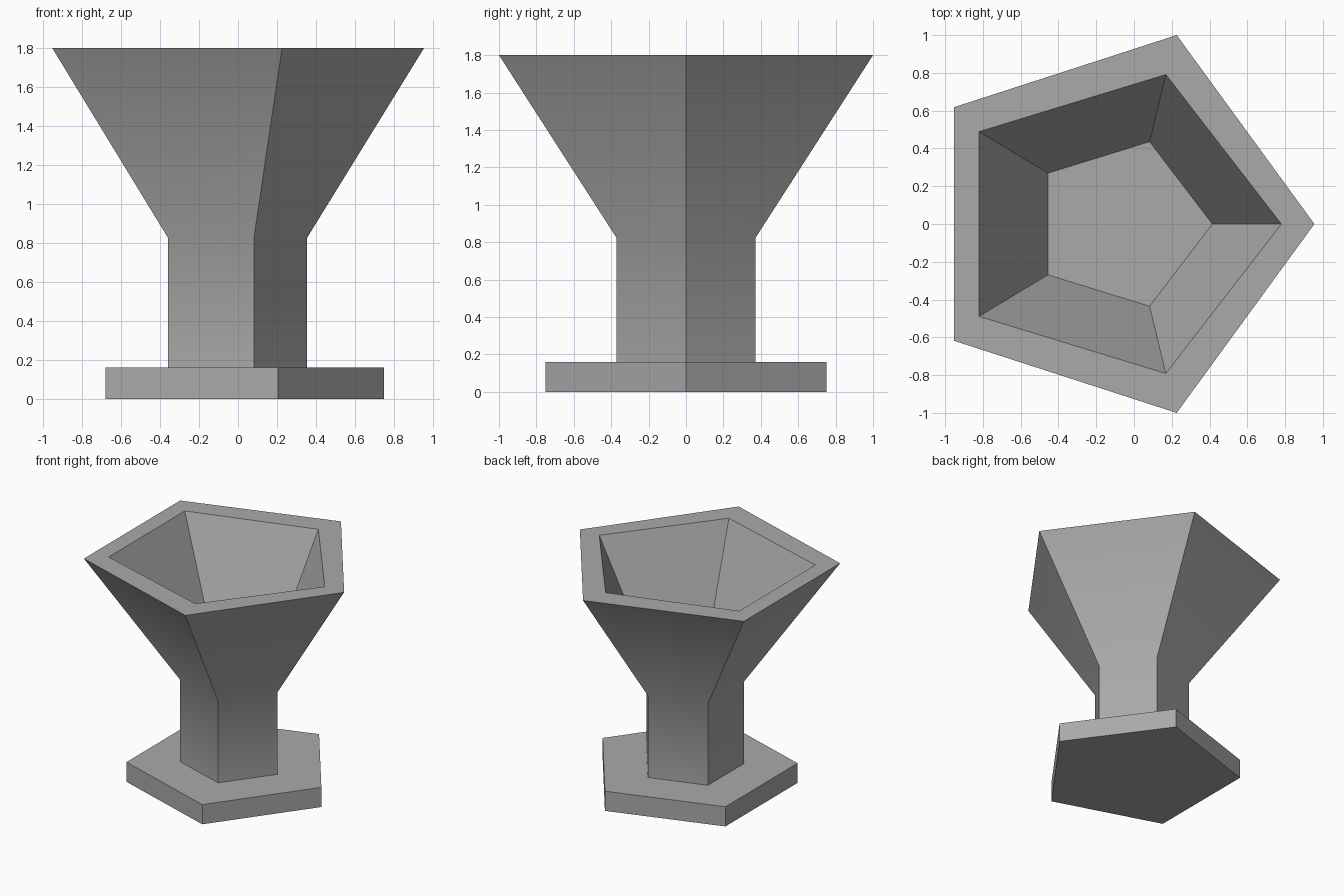
import bpy
import bmesh
from math import cos, sin, tau, radians

SIDES = 5

default_cube = bpy.data.objects.get("Cube")
if default_cube:
    bpy.data.objects.remove(default_cube, do_unlink=True)

# One plain grey for every part
grey = bpy.data.materials.new("stone_grey")
grey.use_nodes = True
color = (0.4, 0.4, 0.4, 1.0)
grey.diffuse_color = color
grey.node_tree.nodes["Principled BSDF"].inputs["Base Color"].default_value = color


def pentagon(bm, center_x, radius_x, radius_y, z):
    """Ring of vertices with one corner pointing along +x."""
    return [bm.verts.new((center_x + radius_x * cos(tau * i / SIDES),
                          radius_y * sin(tau * i / SIDES), z))
            for i in range(SIDES)]


def loft(name, sections):
    """Closed solid skinned through a list of pentagon sections."""
    bm = bmesh.new()
    rings = [pentagon(bm, *section) for section in sections]
    for low, high in zip(rings, rings[1:]):
        for i in range(SIDES):
            j = (i + 1) % SIDES
            bm.faces.new((low[i], low[j], high[j], high[i]))
    bm.faces.new(rings[0][::-1])
    bm.faces.new(rings[-1])
    bmesh.ops.recalc_face_normals(bm, faces=bm.faces)
    mesh = bpy.data.meshes.new(name)
    bm.to_mesh(mesh)
    bm.free()
    mesh.materials.append(grey)
    obj = bpy.data.objects.new(name, mesh)
    bpy.context.collection.objects.link(obj)
    bpy.ops.object.select_all(action="DESELECT")
    obj.select_set(True)
    bpy.context.view_layer.objects.active = obj
    bpy.ops.object.shade_smooth_by_angle(angle=radians(40))
    return obj


# Foot plate: centre x, radius x, radius y, z
loft("foot_plate", [
    (-0.04, 0.79, 0.789, 0.0),
    (-0.04, 0.79, 0.789, 0.16),
])

# Stem flaring into the bowl, over the rim and down to the bowl floor
loft("stem_and_bowl", [
    (-0.04, 0.394, 0.392, 0.155),
    (-0.04, 0.394, 0.392, 0.825),
    (-0.10, 1.055, 1.0515, 1.8),
    (-0.105, 0.885, 0.832, 1.8),
    (-0.066, 0.481, 0.458, 1.083),
])
